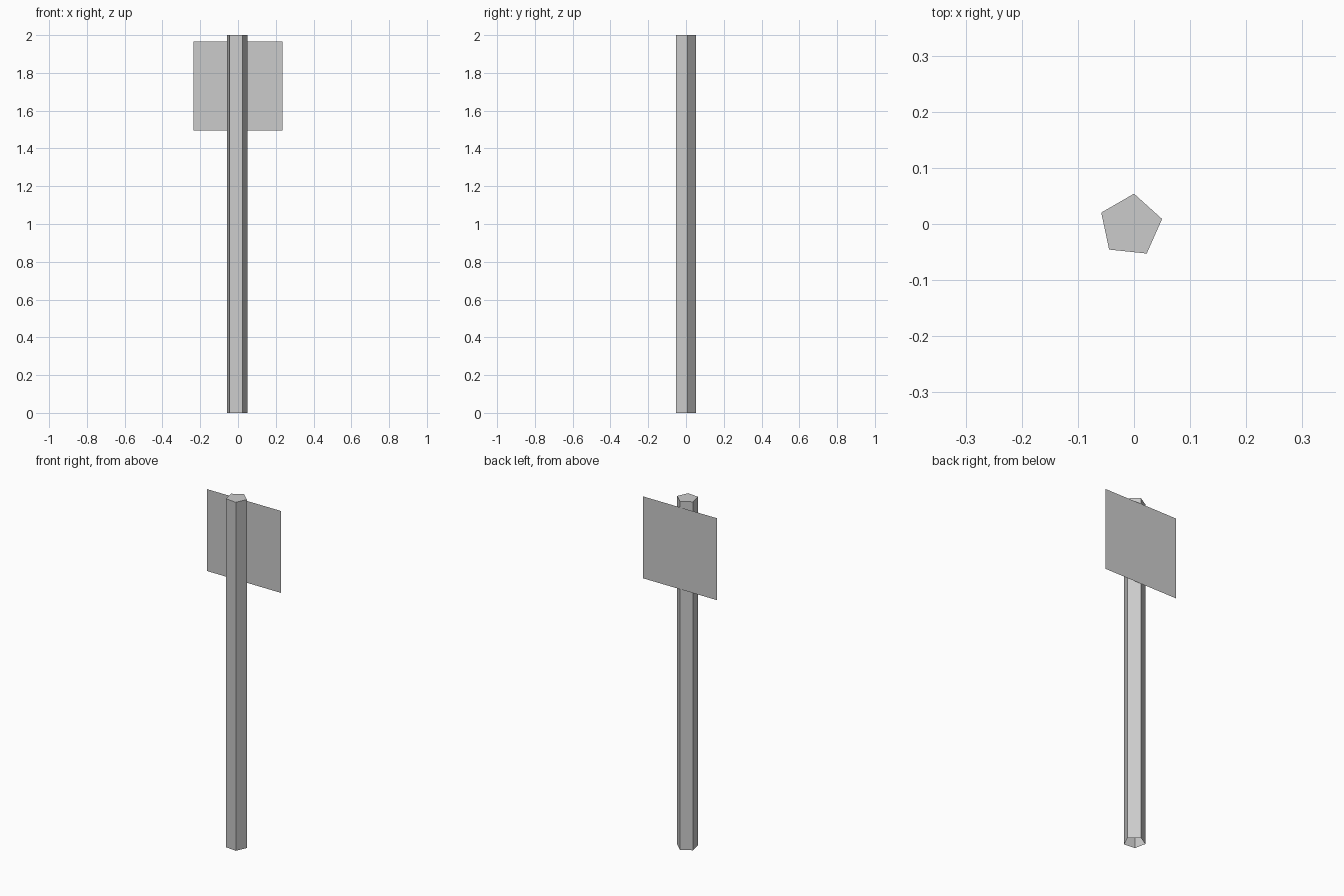
import bpy, bmesh, math
from mathutils import Matrix

if "Cube" in bpy.data.objects:
    bpy.data.objects.remove(bpy.data.objects["Cube"])


def make_object(name, bm):
    mesh = bpy.data.meshes.new(name)
    bm.to_mesh(mesh)
    bm.free()
    obj = bpy.data.objects.new(name, mesh)
    bpy.context.collection.objects.link(obj)
    return obj


# Five-sided post, capped on top and open underneath
HEIGHT, RADIUS, SIDES = 2.0, 0.0573, 5
bm = bmesh.new()
ring = []
for i in range(SIDES):
    a = math.radians(84) + i * math.tau / SIDES
    ring.append((-0.006 + RADIUS * math.cos(a), -0.003 + RADIUS * math.sin(a)))
bottom = [bm.verts.new((x, y, 0)) for x, y in ring]
top = [bm.verts.new((x, y, HEIGHT)) for x, y in ring]
for i in range(SIDES):
    j = (i + 1) % SIDES
    bm.faces.new((bottom[i], bottom[j], top[j], top[i]))
bm.faces.new(top)
make_object("post", bm)

# Square sign sheet (single face) touching the back corner of the post
bm = bmesh.new()
placement = Matrix.Translation((0, 0.0545, 1.731)) @ Matrix.Rotation(math.pi / 2, 4, 'X')
bmesh.ops.create_grid(bm, x_segments=1, y_segments=1, size=0.235, matrix=placement)
make_object("sign_panel", bm)
